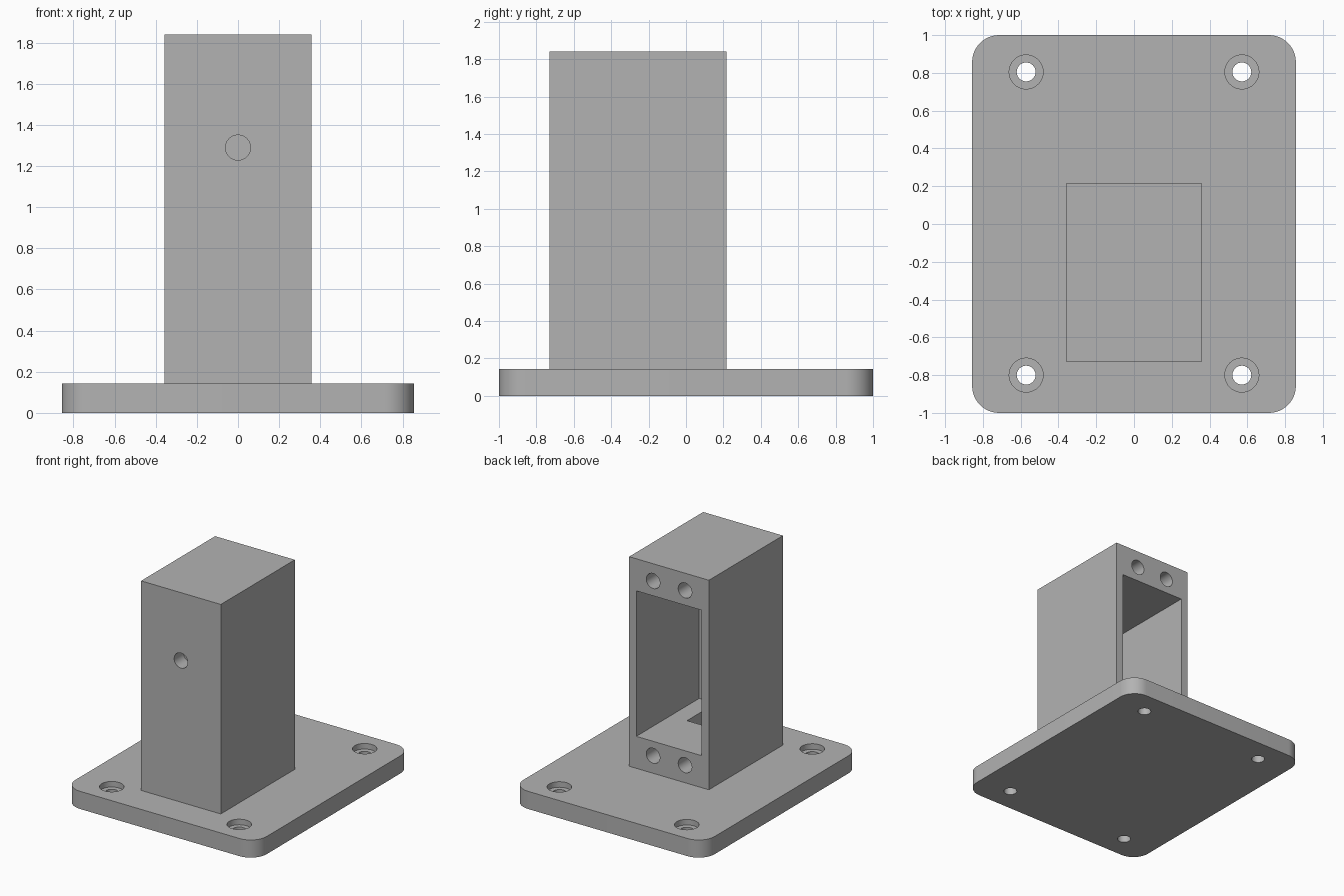
import bpy, bmesh, math
from mathutils import Matrix

cube = bpy.data.objects.get("Cube")
if cube:
    bpy.data.objects.remove(cube, do_unlink=True)

grey = bpy.data.materials.new("plain_grey")
grey.use_nodes = True
grey.diffuse_color = (0.45, 0.45, 0.45, 1)
grey.node_tree.nodes["Principled BSDF"].inputs["Base Color"].default_value = (0.45, 0.45, 0.45, 1)


def add_object(name, bm):
    bmesh.ops.recalc_face_normals(bm, faces=bm.faces)
    mesh = bpy.data.meshes.new(name)
    bm.to_mesh(mesh)
    bm.free()
    mesh.materials.append(grey)
    obj = bpy.data.objects.new(name, mesh)
    bpy.context.collection.objects.link(obj)
    return obj


def box(name, low, high, corner=0):
    """Box between two corners, with optional rounded vertical edges."""
    bm = bmesh.new()
    bmesh.ops.create_cube(bm, size=1)
    for v in bm.verts:
        v.co = [low[i] if v.co[i] < 0 else high[i] for i in range(3)]
    if corner:
        upright = [e for e in bm.edges if abs(e.verts[0].co.z - e.verts[1].co.z) > 0.01]
        bmesh.ops.bevel(bm, geom=upright, offset=corner, segments=12, profile=0.5, affect='EDGES')
    return add_object(name, bm)


def cylinder(name, radius, start, depth, axis):
    """Cylinder running from start along the named axis."""
    bm = bmesh.new()
    bmesh.ops.create_cone(bm, cap_ends=True, segments=40, radius1=radius, radius2=radius, depth=depth)
    bmesh.ops.translate(bm, verts=bm.verts, vec=(0, 0, depth / 2))
    turn = Matrix.Rotation(math.radians(-90), 4, 'X') if axis == 'Y' else Matrix()
    bmesh.ops.transform(bm, matrix=Matrix.Translation(start) @ turn, verts=bm.verts)
    return add_object(name, bm)


def cut(target, cutter):
    cutter.hide_render = True
    mod = target.modifiers.new("cut", 'BOOLEAN')
    mod.operation = 'DIFFERENCE'
    mod.solver = 'EXACT'
    mod.object = cutter
    bpy.context.view_layer.objects.active = target
    bpy.ops.object.modifier_apply(modifier=mod.name)
    bpy.data.objects.remove(cutter, do_unlink=True)


def smooth(obj):
    bpy.ops.object.select_all(action='DESELECT')
    obj.select_set(True)
    bpy.context.view_layer.objects.active = obj
    bpy.ops.object.shade_smooth_by_angle(angle=math.radians(30))


PLATE_TOP, TOP = 0.143, 1.84
FRONT, BACK, HALF = -0.73, 0.217, 0.357

# Mounting plate with four counterbored screw holes
plate = box("base_plate", (-0.857, -1, 0), (0.857, 1, PLATE_TOP), corner=0.143)
for x in (-0.571, 0.571):
    for y in (-0.8, 0.805):
        cut(plate, cylinder("screw_hole", 0.05, (x, y, -0.1), 0.4, 'Z'))
        cut(plate, cylinder("counterbore", 0.09, (x, y, PLATE_TOP - 0.045), 0.2, 'Z'))

# Upright housing with a rear pocket and a recess in the pocket floor
housing = box("upright_housing", (-HALF, FRONT, PLATE_TOP), (HALF, BACK, TOP))
cut(housing, box("pocket", (-0.293, -0.587, 0.402), (0.293, BACK + 0.1, 1.58)))
cut(housing, box("floor_recess", (-0.145, -0.5, 0.2), (0.145, -0.22, 0.5)))

# Rear fixing holes above and below the pocket, and one blind hole in front
for x in (-0.143, 0.143):
    for z in (0.285, 1.70):
        cut(housing, cylinder("fixing_hole", 0.061, (x, BACK - 0.5, z), 0.6, 'Y'))
cut(housing, cylinder("front_hole", 0.061, (0, FRONT - 0.1, 1.29), 0.22, 'Y'))

for part in (plate, housing):
    smooth(part)
